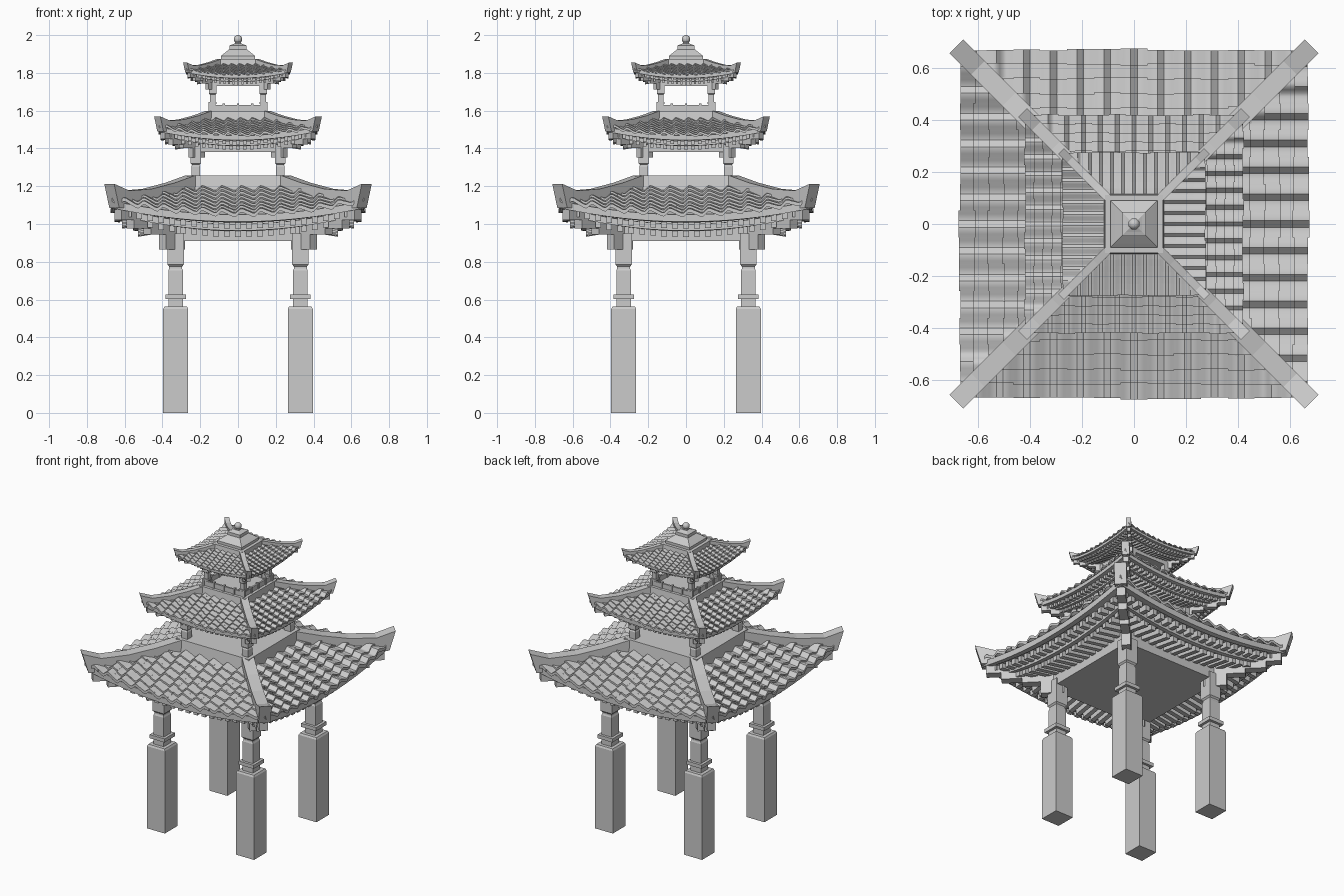
import bpy, bmesh, random
from math import sin, pi, sqrt
from mathutils import Matrix, Vector

if "Cube" in bpy.data.objects:
    bpy.data.objects.remove(bpy.data.objects["Cube"])

random.seed(4)
LIFT = 0.07          # upward sweep of the eaves at the corners
EAVE, INNER = 0.67, 0.28


def finish(bm, name, s=1.0, z=0.0, turns=4, smooth=False):
    """Repeat the part around z, then scale and raise it into place."""
    geom = bm.verts[:] + bm.edges[:] + bm.faces[:]
    for k in range(1, turns):
        new = bmesh.ops.duplicate(bm, geom=geom)["geom"]
        vs = [g for g in new if isinstance(g, bmesh.types.BMVert)]
        bmesh.ops.rotate(bm, verts=vs, matrix=Matrix.Rotation(k * pi / 2, 3, 'Z'))
    for v in bm.verts:
        v.co = v.co * s + Vector((0, 0, z))
    bmesh.ops.recalc_face_normals(bm, faces=bm.faces[:])
    me = bpy.data.meshes.new(name)
    bm.to_mesh(me)
    bm.free()
    ob = bpy.data.objects.new(name, me)
    bpy.context.collection.objects.link(ob)
    if smooth:
        bpy.ops.object.select_all(action='DESELECT')
        ob.select_set(True)
        bpy.context.view_layer.objects.active = ob
        bpy.ops.object.shade_smooth_by_angle(angle=0.7)
    return ob


def prism(bm, profile, x, width, rot=0.0):
    """Side profile (distance outwards, z) given a width, optionally turned."""
    m = Matrix.Rotation(rot, 3, 'Z')
    a, b = [[bm.verts.new(m @ Vector((x + w * width / 2, -y, z))) for y, z in profile]
            for w in (-1, 1)]
    n = len(profile)
    bm.faces.new(a)
    bm.faces.new(b[::-1])
    for i in range(n):
        bm.faces.new((a[i], b[i], b[(i + 1) % n], a[(i + 1) % n]))


def box(bm, x0, x1, y0, y1, z0, z1):
    prism(bm, [(-y0, z0), (-y1, z0), (-y1, z1), (-y0, z1)], (x0 + x1) / 2, x1 - x0)


def stack(bm, cx, cy, steps):
    """Square-section turning: list of (half width, z)."""
    rings = [[bm.verts.new((cx + h * i, cy + h * j, z))
              for i, j in ((-1, -1), (1, -1), (1, 1), (-1, 1))] for h, z in steps]
    bm.faces.new(rings[0])
    bm.faces.new(rings[-1])
    for a, b in zip(rings, rings[1:]):
        for i in range(4):
            bm.faces.new((a[i], a[(i + 1) % 4], b[(i + 1) % 4], b[i]))


def eave_strip(bm, section, n=24):
    """Closed section (y, z, lift factor) swept along one side with mitred ends."""
    rings = []
    for i in range(n + 1):
        t = 2 * i / n - 1
        rings.append([bm.verts.new((t * y, -y, z + c * LIFT * t * t)) for y, z, c in section])
    k = len(section)
    for a, b in zip(rings, rings[1:]):
        for i in range(k):
            bm.faces.new((a[i], a[(i + 1) % k], b[(i + 1) % k], b[i]))


def tile_point(x, y, raise_):
    x = max(-y, min(y, x))
    v = (EAVE - y) / (EAVE - INNER)
    p = 2 * pi * x / 0.103
    z = 1.056 + 0.135 * (0.75 * v + 0.25 * v * v) + LIFT * (x / y) ** 2 * (1 - v)
    return Vector((x, -y, z + 0.013 * sin(p + 0.5 * sin(p)) + raise_))


def tiles(bm, rows=7, cols=13, n=8):
    depth = (EAVE - INNER) / rows
    pitch = 2 * EAVE / cols
    for r in range(rows):
        for c in range(cols):
            y0 = EAVE - r * depth + random.uniform(-0.005, 0.005)
            y1 = max(INNER, EAVE - (r + 1) * depth - 0.012)
            xa = -EAVE + c * pitch
            if min(abs(xa), abs(xa + pitch)) >= y0 - 0.005:
                continue
            strip = []
            for i in range(n + 1):
                x = xa + pitch * i / n
                strip.append([bm.verts.new(p) for p in (
                    tile_point(x, y0, -0.006), tile_point(x, y0, 0.014), tile_point(x, y1, 0))])
            for a, b in zip(strip, strip[1:]):
                for j in (0, 1):
                    bm.faces.new((a[j], b[j], b[j + 1], a[j + 1]))
    bmesh.ops.dissolve_degenerate(bm, dist=1e-5, edges=bm.edges[:])


def rafters(bm, y_in, y_out, z_out, rise, pitch, c):
    count = int((y_out - 0.03) / pitch)
    for i in range(-count, count + 1):
        x = i * pitch
        yi = max(y_in, abs(x))
        if y_out - yi < 0.015:
            continue
        z = z_out + c * LIFT * (x / y_out) ** 2
        zi = z + rise * (y_out - yi) / (y_out - y_in)
        prism(bm, [(y_out, z), (y_out, z + 0.038), (yi, zi + 0.045), (yi, zi)], x, pitch * 0.52)


def roof(tag, s, z_base):
    """Complete roof, modelled at the lowest tier's size."""
    dz = z_base - 0.91 * s
    bm = bmesh.new()
    tiles(bm)
    finish(bm, tag + "_roof_tiles", s, dz, smooth=True)
    # boarding under the tiles with its two fascia boards
    bm = bmesh.new()
    eave_strip(bm, [(0.65, 1.045, 1), (0.65, 1.012, 1), (0.37, 1.03, .4), (0.28, 1.172, 0)])
    eave_strip(bm, [(0.655, 1.05, 1), (0.655, 1.012, 1), (0.625, 1.008, 1), (0.625, 1.05, 1)])
    eave_strip(bm, [(0.555, 1.0, .9), (0.555, 0.965, .9), (0.53, 0.962, .9), (0.53, 1.0, .9)])
    finish(bm, tag + "_eave_boards", s, dz)
    # two rows of rafter ends
    bm = bmesh.new()
    rafters(bm, 0.44, 0.615, 0.976, 0.015, 0.058, 1)
    rafters(bm, 0.35, 0.53, 0.932, 0.03, 0.058, .9)
    finish(bm, tag + "_rafters", s, dz)
    # upturned hip ridges on the diagonals
    q = sqrt(2)
    bm = bmesh.new()
    top = [(0.25, 1.258), (0.36, 1.218), (0.48, 1.186), (0.60, 1.176), (0.682, 1.213)]
    low = [(0.655, 1.085), (0.56, 1.085), (0.42, 1.11), (0.25, 1.16)]
    prism(bm, [(d * q, z) for d, z in top + low], 0, 0.074, pi / 4)
    finish(bm, tag + "_hip_ridges", s, dz)
    # stepped corner brackets
    bm = bmesh.new()
    for d, z0, z1 in ((0.40, 0.865, 0.95), (0.48, 0.945, 0.995), (0.57, 0.975, 1.04),
                      (0.635, 1.02, 1.09)):
        prism(bm, [(0.30 * q, z0), (d * q, z0), (d * q, z1), (0.30 * q, z1)], 0, 0.055, pi / 4)
    finish(bm, tag + "_corner_brackets", s, dz)
    # ceiling slab and top collar
    bm = bmesh.new()
    stack(bm, 0, 0, [(0.365, 0.91), (0.365, 1.05)])
    finish(bm, tag + "_ceiling_slab", s, dz, 1)
    bm = bmesh.new()
    stack(bm, 0, 0, [(0.285, 1.15), (0.27, 1.258)])
    finish(bm, tag + "_roof_collar", s, dz, 1)


def pillars(tag, c, steps):
    bm = bmesh.new()
    stack(bm, c, -c, steps)
    finish(bm, tag + "_pillars")


roof("lower", 1.0, 0.91)
roof("middle", 0.627, 1.38)
roof("upper", 0.41, 1.73)

pillars("lower", 0.33, [(0.066, 0), (0.066, 0.55), (0.06, 0.562), (0.038, 0.562), (0.038, 0.602),
                        (0.055, 0.602), (0.055, 0.626), (0.038, 0.626), (0.038, 0.755),
                        (0.034, 0.765), (0.034, 0.775), (0.043, 0.785), (0.043, 0.95)])
pillars("middle", 0.224, [(0.023, 1.25), (0.023, 1.305), (0.02, 1.31), (0.02, 1.315),
                          (0.027, 1.32), (0.027, 1.42)])
pillars("upper", 0.134, [(0.015, 1.59), (0.015, 1.635), (0.021, 1.635), (0.021, 1.645),
                         (0.015, 1.645), (0.015, 1.685), (0.02, 1.69), (0.02, 1.75)])

# low railing around the top storey
bm = bmesh.new()
box(bm, -0.15, 0.15, -0.15, -0.138, 1.597, 1.63)
for x in (-0.15, -0.075, 0, 0.075):
    box(bm, x - 0.006, x + 0.006, -0.156, -0.134, 1.597, 1.637)
finish(bm, "railing")

# stepped cap and ball finial
bm = bmesh.new()
stack(bm, 0, 0, [(0.09, 1.865), (0.09, 1.89), (0.074, 1.903), (0.046, 1.925), (0.046, 1.945),
                 (0.03, 1.95), (0.016, 1.956), (0.016, 1.962), (0.009, 1.964), (0.009, 1.975)])
finish(bm, "roof_cap", turns=1)
bm = bmesh.new()
bmesh.ops.create_uvsphere(bm, u_segments=16, v_segments=10, radius=0.022,
                          matrix=Matrix.Translation((0, 0, 1.978)))
finish(bm, "finial_ball", turns=1, smooth=True)
